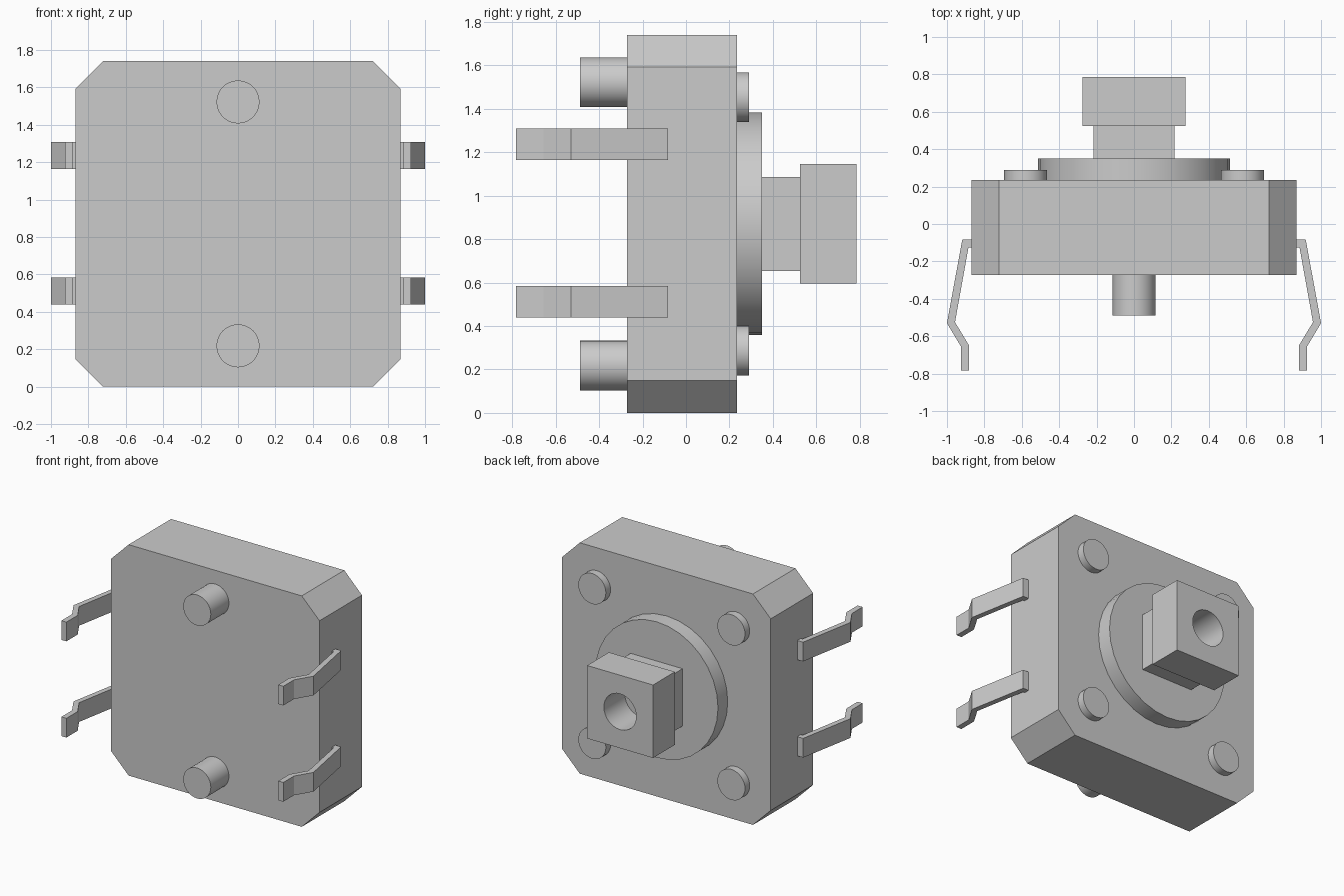
import bpy
import bmesh
from math import radians
from mathutils import Matrix, Vector

if "Cube" in bpy.data.objects:
    bpy.data.objects.remove(bpy.data.objects["Cube"])

MID = 0.87            # height of the button axis
BACK, FRONT = 0.234, -0.272

grey = bpy.data.materials.new("plain_grey")
grey.use_nodes = True
colour = (0.6, 0.6, 0.6, 1)
grey.diffuse_color = colour
grey.node_tree.nodes["Principled BSDF"].inputs["Base Color"].default_value = colour


def finish(name, bm, smooth=False):
    bmesh.ops.recalc_face_normals(bm, faces=bm.faces)
    mesh = bpy.data.meshes.new(name)
    bm.to_mesh(mesh)
    bm.free()
    mesh.materials.append(grey)
    obj = bpy.data.objects.new(name, mesh)
    bpy.context.collection.objects.link(obj)
    if smooth:
        bpy.ops.object.select_all(action='DESELECT')
        obj.select_set(True)
        bpy.context.view_layer.objects.active = obj
        bpy.ops.object.shade_smooth_by_angle(angle=radians(30))
    return obj


def prism(name, points, offset):
    """Extrude a closed outline along the offset."""
    bm = bmesh.new()
    face = bm.faces.new([bm.verts.new(p) for p in points])
    new = bmesh.ops.extrude_face_region(bm, geom=[face], use_keep_orig=True)["geom"]
    verts = [v for v in new if isinstance(v, bmesh.types.BMVert)]
    bmesh.ops.translate(bm, verts=verts, vec=Vector(offset))
    return finish(name, bm)


def block(name, half, y0, y1):
    corners = [(-half, -half), (half, -half), (half, half), (-half, half)]
    return prism(name, [(x, y0, MID + z) for x, z in corners], (0, y1 - y0, 0))


def disc(name, x, z, radius, y0, y1):
    """Cylinder lying along the y axis."""
    bm = bmesh.new()
    place = Matrix.Translation((x, (y0 + y1) / 2, z)) @ Matrix.Rotation(radians(90), 4, 'X')
    bmesh.ops.create_cone(bm, cap_ends=True, segments=32, radius1=radius,
                          radius2=radius, depth=abs(y1 - y0), matrix=place)
    return finish(name, bm, smooth=True)


# Housing with clipped corners
outer, inner = 0.87, 0.722
outline = [(-inner, -outer), (inner, -outer), (outer, -inner), (outer, inner),
           (inner, outer), (-inner, outer), (-outer, inner), (-outer, -inner)]
prism("housing", [(x, FRONT, MID + z) for x, z in outline], (0, BACK - FRONT, 0))

# Locating pegs on the front, rivets on the back
for side, label in ((-1, "lower"), (1, "upper")):
    disc(label + "_peg", 0, MID + side * 0.652, 0.115, FRONT, -0.488)
    for x, hand in ((-0.58, "right"), (0.58, "left")):
        disc(f"{label}_{hand}_rivet", x, MID + side * 0.583, 0.115, BACK, 0.29)

# Collar, stem and cap of the button
disc("collar", 0, MID, 0.512, BACK, 0.35)
block("stem", 0.216, 0.35, 0.525)
cap = block("cap", 0.275, 0.525, 0.785)

# Round socket sunk in the cap
cutter = disc("socket_cutter", 0, MID, 0.135, 0.535, 0.9)
cutter.hide_render = True
cut = cap.modifiers.new("socket", 'BOOLEAN')
cut.object = cutter
cut.operation = 'DIFFERENCE'
cut.solver = 'EXACT'
bpy.ops.object.select_all(action='DESELECT')
cap.select_set(True)
bpy.context.view_layer.objects.active = cap
bpy.ops.object.modifier_apply(modifier=cut.name)
bpy.data.objects.remove(cutter)
bpy.ops.object.shade_smooth_by_angle(angle=radians(30))

# Four bent contact legs
leg = [(0.866, -0.083), (0.918, -0.083), (1.0, -0.53), (0.925, -0.655),
       (0.925, -0.782), (0.883, -0.782), (0.883, -0.648), (0.957, -0.525),
       (0.885, -0.125), (0.866, -0.125)]
for side, hand in ((-1, "right"), (1, "left")):
    for z, label in ((0.438, "lower"), (1.163, "upper")):
        prism(f"{label}_{hand}_leg", [(side * x, y, z) for x, y in leg], (0, 0, 0.145))
